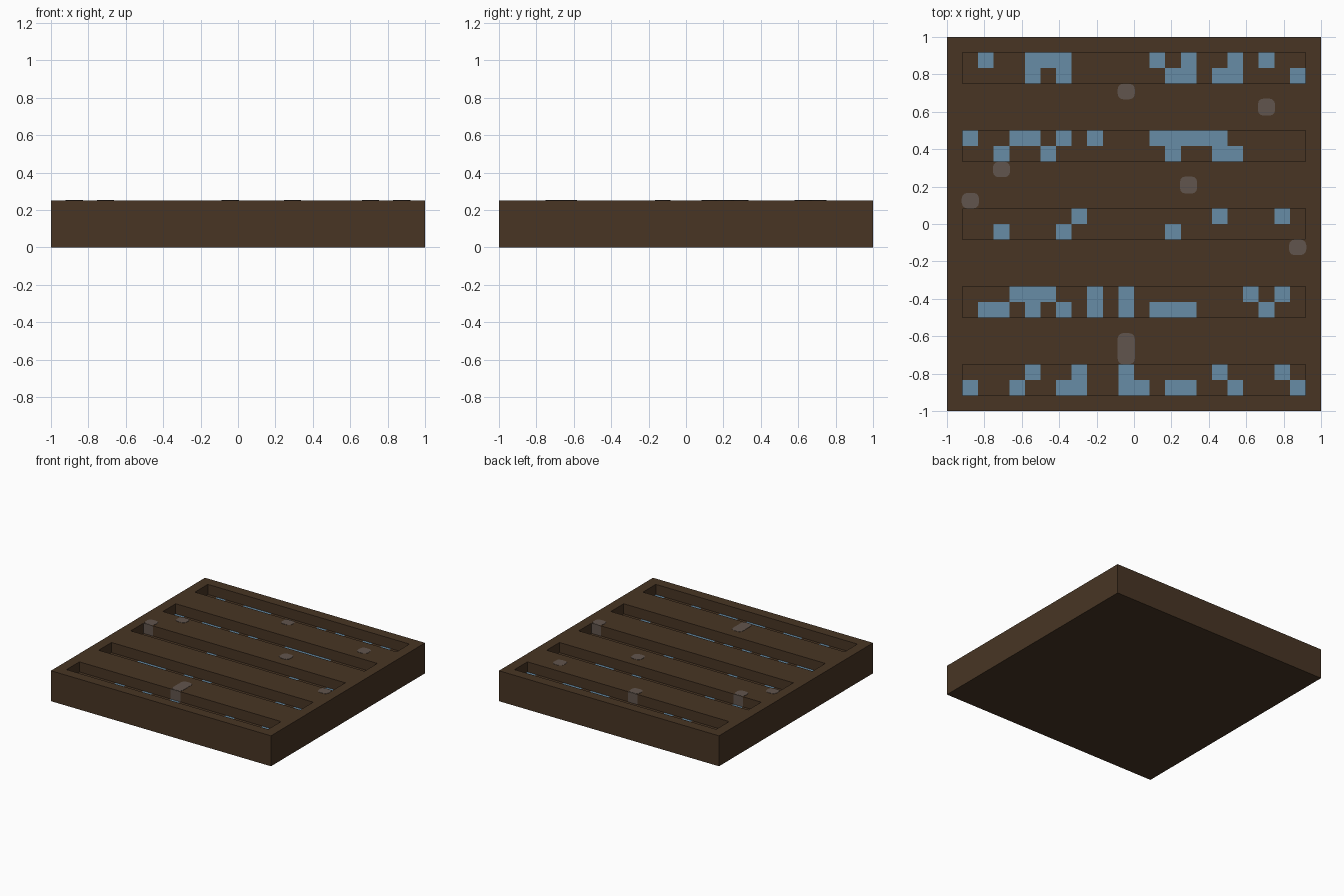
import bpy, bmesh, math
from mathutils import Matrix, Vector

if "Cube" in bpy.data.objects:
    bpy.data.objects.remove(bpy.data.objects["Cube"])

C = 1 / 12            # one cell of the 24 x 24 layout
TOP, FLOOR = 0.25, 0.25 - 1 / 12


def material(name, rgb):
    lin = [((c / 255 + 0.055) / 1.055) ** 2.4 for c in rgb]
    m = bpy.data.materials.new(name)
    m.diffuse_color = (*lin, 1)
    m.use_nodes = True
    m.node_tree.nodes["Principled BSDF"].inputs["Base Color"].default_value = m.diffuse_color
    return m


soil = material("dark soil", (72, 53, 36))
water = material("blue water", (103, 140, 166))
stone = material("grey stone", (97, 85, 77))


def finish(bm, name, mats):
    me = bpy.data.meshes.new(name)
    bmesh.ops.recalc_face_normals(bm, faces=bm.faces)
    bm.to_mesh(me)
    bm.free()
    for m in mats:
        me.materials.append(m)
    ob = bpy.data.objects.new(name, me)
    bpy.context.collection.objects.link(ob)
    return ob


def cell(p):
    return math.floor((p.x + 1) / C), math.floor((p.y + 1) / C)


# Wet cells: row -> columns, for both rows of each furrow
WET = {
    22: (2, 5, 6, 7, 13, 15, 18, 20), 21: (5, 7, 14, 15, 17, 18, 22),
    17: (1, 4, 5, 7, 9, 13, 14, 15, 16, 17), 16: (3, 6, 14, 17, 18),
    12: (8, 17, 21), 11: (3, 7, 14),
    7: (4, 5, 6, 9, 11, 19, 21), 6: (2, 3, 5, 7, 9, 11, 13, 14, 15, 20),
    2: (5, 8, 11, 17, 21), 1: (1, 4, 7, 8, 11, 12, 14, 15, 18, 22),
}

# Soil bed: grid top, furrows pushed down, rim pulled down to the ground
bm = bmesh.new()
bmesh.ops.create_grid(bm, x_segments=24, y_segments=24, size=1,
                      matrix=Matrix.Translation((0, 0, TOP)))
rim = [e for e in bm.edges if e.is_boundary]
furrow = []
for f in bm.faces:
    i, j = cell(f.calc_center_median())
    if 1 <= i <= 22 and j in WET:
        furrow.append(f)
ext = bmesh.ops.extrude_face_region(bm, geom=furrow)["geom"]
low = [g for g in ext if isinstance(g, bmesh.types.BMVert)]
bmesh.ops.translate(bm, verts=low, vec=(0, 0, FLOOR - TOP))
old = [f for f in furrow if f.is_valid and f.calc_center_median().z > TOP - 0.01]
if old:
    bmesh.ops.delete(bm, geom=old, context='FACES')
ext = bmesh.ops.extrude_edge_only(bm, edges=rim)["geom"]
low = [g for g in ext if isinstance(g, bmesh.types.BMVert)]
bmesh.ops.translate(bm, verts=low, vec=(0, 0, -TOP))
bmesh.ops.contextual_create(bm, geom=[g for g in ext if isinstance(g, bmesh.types.BMEdge)])
bm.normal_update()
for f in bm.faces:                       # wet patches on the furrow floors
    p = f.calc_center_median()
    if abs(p.z - FLOOR) < 0.001:
        i, j = cell(p)
        f.material_index = int(i in WET[j])
finish(bm, "soil_bed", [soil, water])


# Pebbles: thin rounded plates on the ridges, continued down furrow walls
def plate(name, centre, size, bevel_axis=2):
    bm = bmesh.new()
    bmesh.ops.create_cube(bm, size=1)
    bmesh.ops.scale(bm, vec=size, verts=bm.verts)
    if bevel_axis is not None:
        corners = [e for e in bm.edges
                   if abs((e.verts[0].co - e.verts[1].co).normalized()[bevel_axis]) > 0.9]
        bmesh.ops.bevel(bm, geom=corners, offset=0.03, segments=3, profile=0.5,
                        affect='EDGES')
    ob = finish(bm, name, [stone])
    ob.location = Vector(centre)


# column, first row, number of rows, wall side (-1 south, 1 north, 0 none)
for i, j, n, side in [(11, 20, 1, 1), (20, 19, 1, 0), (3, 15, 1, 1), (15, 14, 1, 0),
                      (1, 13, 1, -1), (22, 10, 1, 1), (11, 3, 2, -1)]:
    x, y, w = (i + 0.5) * C - 1, (j + n / 2) * C - 1, 0.092
    plate("pebble_top", (x, y, TOP), (w, n * C + (0 if side else 0.008), 0.004))
    if side:
        wall_y = y + side * n * C / 2
        plate("pebble_side", (x, wall_y, (TOP + FLOOR) / 2),
              (w - 0.004, 0.004, TOP - FLOOR), None)
